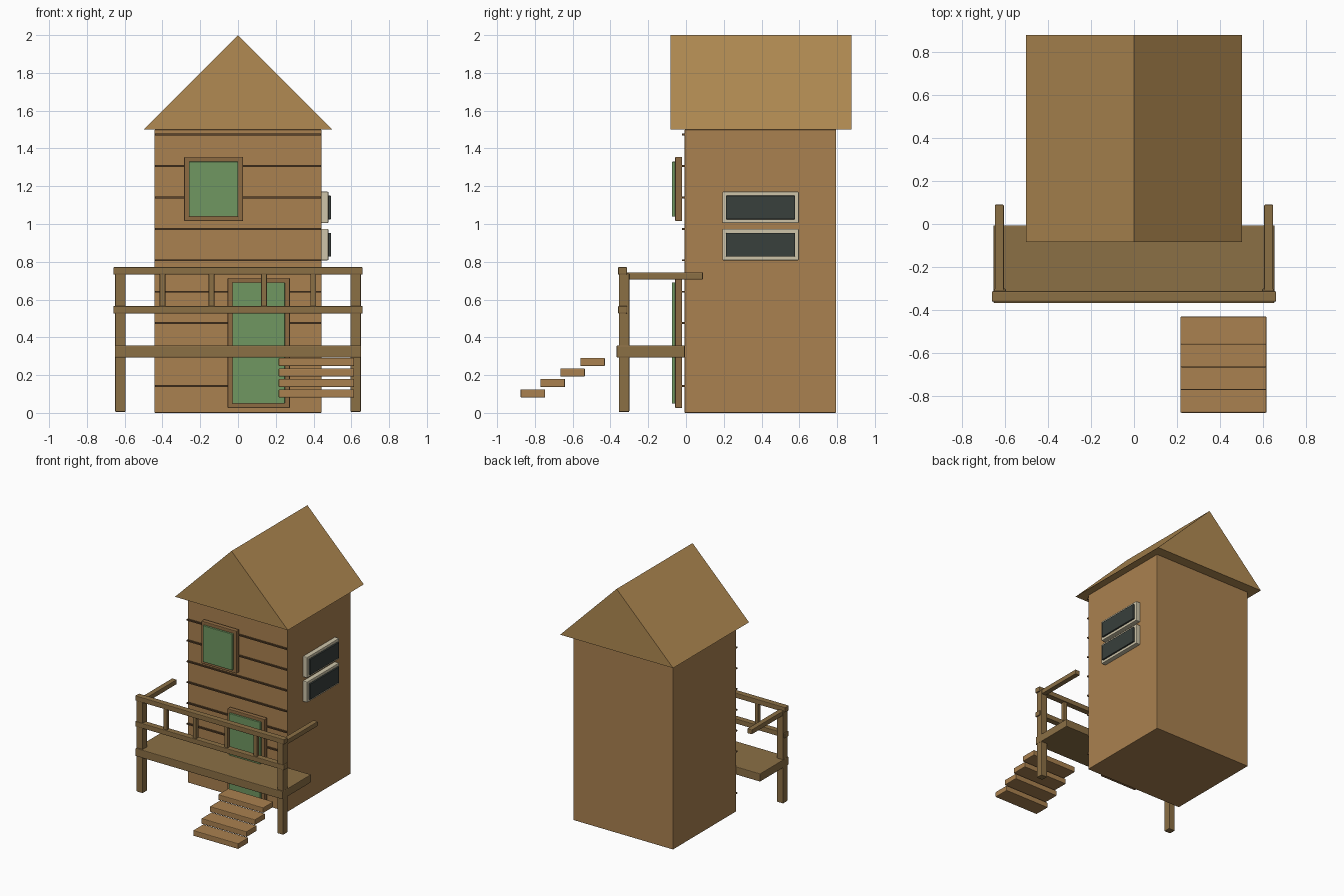
import bpy, bmesh

if "Cube" in bpy.data.objects:
    bpy.data.objects.remove(bpy.data.objects["Cube"])


def material(name, rgb):
    m = bpy.data.materials.new(name)
    m.diffuse_color = (*rgb, 1)
    m.use_nodes = True
    m.node_tree.nodes["Principled BSDF"].inputs["Base Color"].default_value = m.diffuse_color
    return m


WALL = material("wall_wood", (0.40, 0.22, 0.08))
ROOF = material("roof_wood", (0.44, 0.255, 0.085))
DECK = material("deck_wood", (0.26, 0.16, 0.06))
TRIM = material("trim_wood", (0.27, 0.145, 0.055))
SEAM = material("dark_seam", (0.11, 0.06, 0.025))
GREEN = material("green_panel", (0.16, 0.31, 0.12))
WHITE = material("white_frame", (0.62, 0.56, 0.40))
GLASS = material("dark_glass", (0.04, 0.05, 0.045))


def finish(bm, name, mat, bevel=0.0):
    me = bpy.data.meshes.new(name)
    bmesh.ops.recalc_face_normals(bm, faces=bm.faces)
    bm.to_mesh(me)
    bm.free()
    me.materials.append(mat)
    ob = bpy.data.objects.new(name, me)
    bpy.context.collection.objects.link(ob)
    if bevel:
        mod = ob.modifiers.new("edge_bevel", "BEVEL")
        mod.width = bevel
        mod.segments = 2
    return ob


def box(name, x, y, z, mat, bevel=0.005):
    """Box from (min, max) ranges on each axis."""
    bm = bmesh.new()
    bmesh.ops.create_cube(bm, size=1)
    for v in bm.verts:
        v.co = [r[0] if c < 0 else r[1] for c, r in zip(v.co, (x, y, z))]
    return finish(bm, name, mat, bevel)


# Main tower
box("tower_body", (-0.442, 0.442), (-0.007, 0.795), (0, 1.5), WALL, 0.004)

# Gable roof: triangle extruded front to back
bm = bmesh.new()
tri = bm.faces.new([bm.verts.new(p) for p in
                    ((-0.5, -0.083, 1.5), (0.5, -0.083, 1.5), (0, -0.083, 2.0))])
ext = bmesh.ops.extrude_face_region(bm, geom=[tri], use_keep_orig=True)
bmesh.ops.translate(bm, vec=(0, 0.96, 0),
                    verts=[g for g in ext["geom"] if isinstance(g, bmesh.types.BMVert)])
finish(bm, "gable_roof", ROOF)

# Plank seams across the front wall
for i in range(9):
    z = 0.142 + i * 0.1665
    box(f"plank_seam_{i + 1}", (-0.44, 0.44), (-0.021, -0.004), (z - 0.005, z + 0.005), SEAM, 0)

# Front door and window: frame with a green panel in front
for name, x, z in (("door", (-0.055, 0.275), (0.025, 0.715)),
                   ("front_window", (-0.285, 0.027), (1.015, 1.355))):
    box(name + "_frame", x, (-0.058, -0.02), z, TRIM)
    box(name + "_panel", (x[0] + 0.025, x[1] - 0.027), (-0.074, -0.056),
        (z[0] + 0.025, z[1] - 0.025), GREEN, 0.003)

# Two stacked windows on the right wall
for name, z in (("lower", 0.808), ("upper", 1.005)):
    box(name + "_side_window_frame", (0.438, 0.479), (0.192, 0.597), (z, z + 0.166), WHITE)
    box(name + "_side_window_glass", (0.475, 0.492), (0.212, 0.577), (z + 0.02, z + 0.145), GLASS, 0.003)

# Porch deck
box("porch_deck", (-0.652, 0.652), (-0.367, -0.006), (0.293, 0.357), DECK)

# Posts and side rails, mirrored left and right
for name, s in (("left", -1), ("right", 1)):
    box(name + "_post", sorted((s * 0.595, s * 0.65)), (-0.356, -0.3), (0.005, 0.74), DECK)
    box(name + "_side_rail", sorted((s * 0.604, s * 0.646)), (-0.32, 0.09), (0.706, 0.744), DECK)

# Front rails and balusters
for name, z in (("top", 0.752), ("middle", 0.546)):
    box(name + "_rail", (-0.66, 0.66), (-0.36, -0.312), (z - 0.02, z + 0.02), DECK)
for i, x in enumerate((-0.4, -0.14, 0.138, 0.398)):
    box(f"baluster_{i + 1}", (x - 0.015, x + 0.015), (-0.35, -0.32), (0.55, 0.745), DECK, 0.003)

# Floating stair treads
for i in range(4):
    y, z = -0.876 + i * 0.1055, 0.081 + i * 0.0555
    box(f"stair_tread_{i + 1}", (0.215, 0.615), (y, y + 0.13), (z, z + 0.044), WALL)
